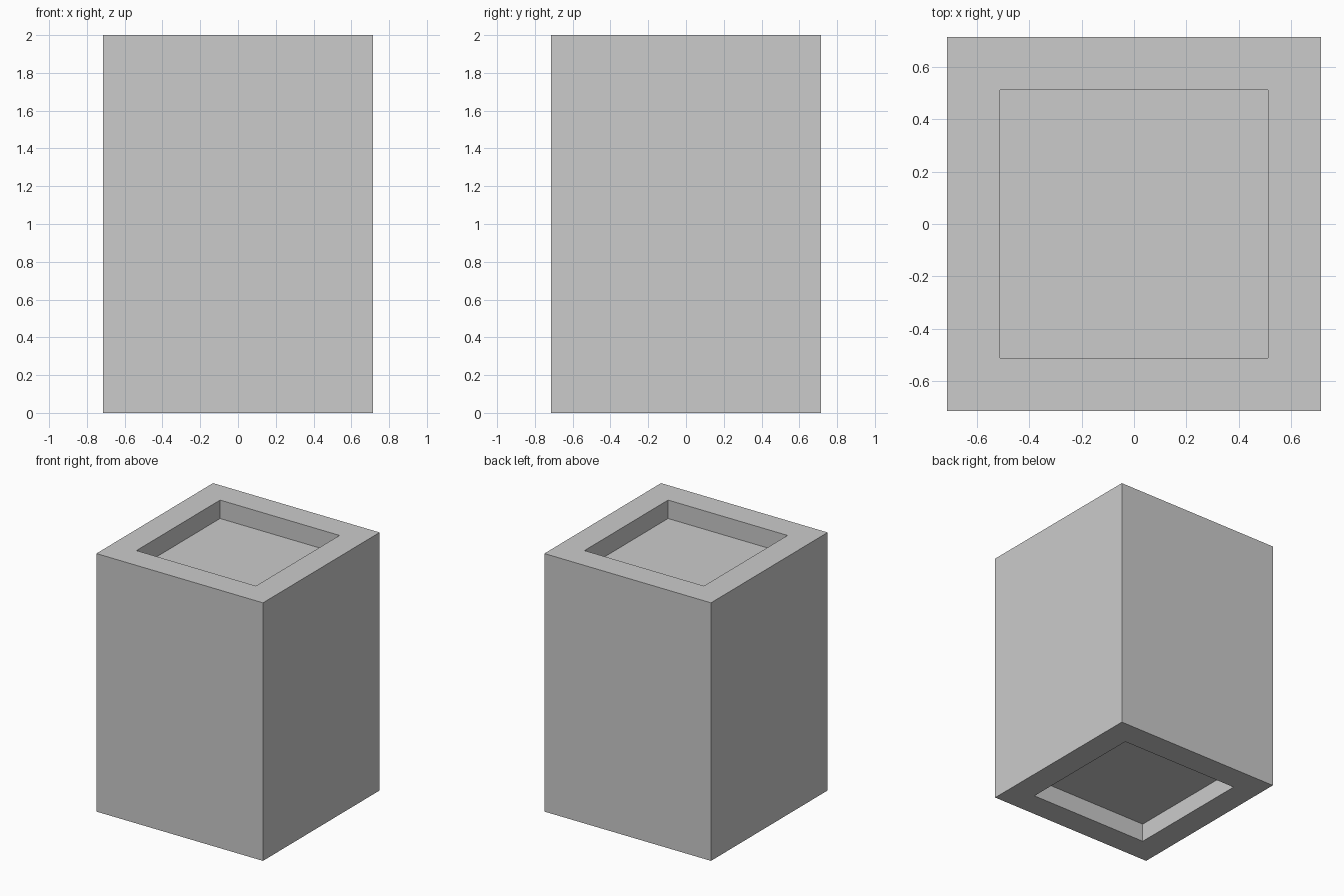
import bpy
import bmesh

cube = bpy.data.objects.get("Cube")
if cube:
    bpy.data.objects.remove(cube, do_unlink=True)

UNIT = 1 / 7            # the block is 10 x 10 x 14 units
WIDTH, HEIGHT = 10 * UNIT, 14 * UNIT
RIM, DEPTH = 2 * UNIT, UNIT

grey = bpy.data.materials.new("light grey")
grey.use_nodes = True
colour = (0.6, 0.6, 0.6, 1)
grey.diffuse_color = colour
grey.node_tree.nodes["Principled BSDF"].inputs["Base Color"].default_value = colour

# Square block
bm = bmesh.new()
bmesh.ops.create_cube(bm, size=1)
bmesh.ops.scale(bm, vec=(WIDTH, WIDTH, HEIGHT), verts=bm.verts)
bmesh.ops.translate(bm, vec=(0, 0, HEIGHT / 2), verts=bm.verts)
bm.normal_update()

# Square recess sunk into the top and bottom
for face in [f for f in bm.faces if abs(f.normal.z) > 0.9]:
    inward = -face.normal.copy()
    bmesh.ops.inset_region(bm, faces=[face], thickness=RIM)
    floor = bmesh.ops.extrude_discrete_faces(bm, faces=[face])["faces"][0]
    bmesh.ops.translate(bm, vec=inward * DEPTH, verts=floor.verts)

bmesh.ops.recalc_face_normals(bm, faces=bm.faces)
mesh = bpy.data.meshes.new("recessed_block")
bm.to_mesh(mesh)
bm.free()
mesh.materials.append(grey)
block = bpy.data.objects.new("recessed_block", mesh)
bpy.context.collection.objects.link(block)
